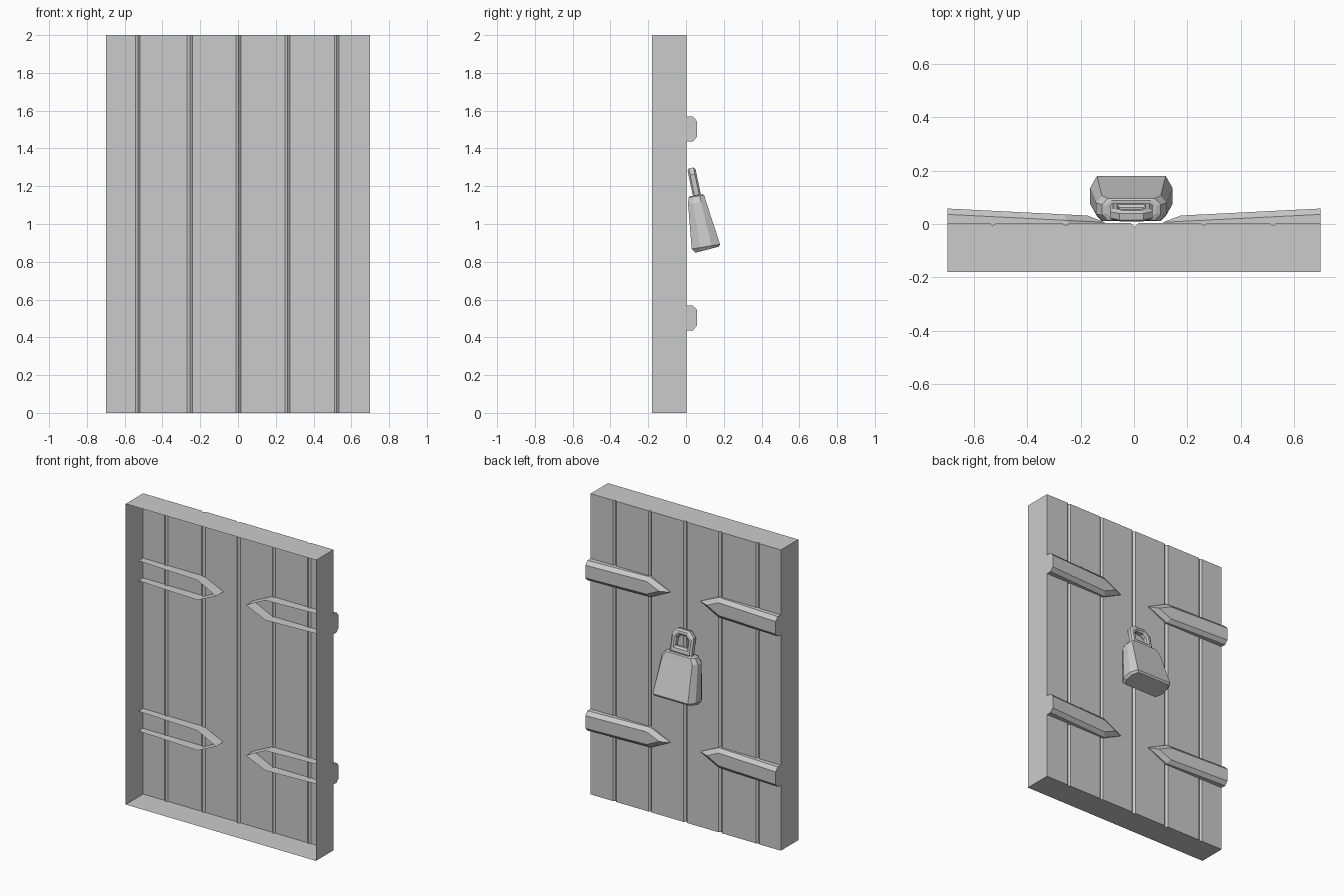
import bpy, bmesh

if "Cube" in bpy.data.objects:
    bpy.data.objects.remove(bpy.data.objects["Cube"])


def make(name, rings, cap_start=True, cap_end=True, close=False, open_edge=False):
    """Skin a list of equal-length point rings into one flat-shaded object."""
    bm = bmesh.new()
    vs = [[bm.verts.new(p) for p in r] for r in rings]
    n = len(vs[0])
    pairs = list(zip(vs, vs[1:])) + ([(vs[-1], vs[0])] if close else [])
    for a, b in pairs:
        for i in range(n - 1 if open_edge else n):
            j = (i + 1) % n
            bm.faces.new((a[i], a[j], b[j], b[i]))
    if cap_start and not close:
        bm.faces.new(vs[0][::-1])
    if cap_end and not close:
        bm.faces.new(vs[-1])
    bmesh.ops.recalc_face_normals(bm, faces=bm.faces)
    me = bpy.data.meshes.new(name)
    bm.to_mesh(me)
    bm.free()
    ob = bpy.data.objects.new(name, me)
    bpy.context.collection.objects.link(ob)
    return ob


# door panel: grooved plank profile run up z, hollow and open at y = -0.18
FACE = 0.003
profile = [(-0.7, -0.18), (-0.7, FACE)]
for gx, w, d in [(-0.53, 0.012, 0.01), (-0.255, 0.014, 0.01), (0.003, 0.014, 0.014),
                 (0.262, 0.012, 0.01), (0.522, 0.012, 0.01)]:
    profile += [(gx - w, FACE), (gx, FACE - d), (gx + w, FACE)]
profile += [(0.7, FACE), (0.7, -0.18)]
make("door_panel", [[(x, y, z) for x, y in profile] for z in (0, 2)], open_edge=True)


# pointed hinge straps: tilted, chamfered, open-backed and sunk through the planks
def strap_ring(side, zc, depth, half, bend, tip):
    pts = [(0.7, -half), (0.7, half), (bend, half), (tip, 0), (bend, -half)]
    return [(side * x, depth - (0.7 - x) * 0.05, zc + z) for x, z in pts]


for label, zc in (("upper", 1.503), ("lower", 0.503)):
    for sname, side in (("right", 1), ("left", -1)):
        make(f"{label}_{sname}_strap",
             [strap_ring(side, zc, -0.045, 0.066, 0.25, 0.11),
              strap_ring(side, zc, 0.036, 0.066, 0.25, 0.11),
              strap_ring(side, zc, 0.058, 0.042, 0.265, 0.175)], cap_start=False)

# padlock body: chamfered sections along a leaning, flaring axis
CX = -0.01


def lock_ring(back, front, half, cut, depth_cut):
    pts = [(-half, depth_cut), (-half, 1 - depth_cut), (-half + cut, 1), (half - cut, 1),
           (half, 1 - depth_cut), (half, depth_cut), (half - cut, 0), (-half + cut, 0)]
    return [(CX + x, back[0] + t * (front[0] - back[0]), back[1] + t * (front[1] - back[1]))
            for x, t in pts]


make("padlock_body", [
    lock_ring((0.05, 0.848), (0.174, 0.88), 0.142, 0.022, 0.3),
    lock_ring((0.03, 0.868), (0.18, 0.893), 0.155, 0.026, 0.3),
    lock_ring((0.011, 1.105), (0.106, 1.12), 0.132, 0.022, 0.28),
    lock_ring((0.013, 1.14), (0.096, 1.153), 0.11, 0.022, 0.28),
    lock_ring((0.022, 1.147), (0.088, 1.158), 0.095, 0.022, 0.28)])


# padlock shackle: closed angular loop with a chamfered section
def shackle_ring(half, low, high, cut, d):
    pts = [(-half, low), (-half, high - cut), (-half + cut, high),
           (half - cut, high), (half, high - cut), (half, low)]
    return [(CX + x, 0.058 - (z - 1.15) * 0.21 + d, z + d * 0.2) for x, z in pts]


make("padlock_shackle", [
    shackle_ring(0.08, 1.145, 1.297, 0.035, -0.012),
    shackle_ring(0.08, 1.145, 1.297, 0.035, 0.012),
    shackle_ring(0.068, 1.158, 1.285, 0.031, 0.021),
    shackle_ring(0.054, 1.178, 1.27, 0.025, 0.021),
    shackle_ring(0.044, 1.19, 1.26, 0.021, 0.012),
    shackle_ring(0.044, 1.19, 1.26, 0.021, -0.012),
    shackle_ring(0.054, 1.178, 1.27, 0.025, -0.021),
    shackle_ring(0.068, 1.158, 1.285, 0.031, -0.021)], close=True)
